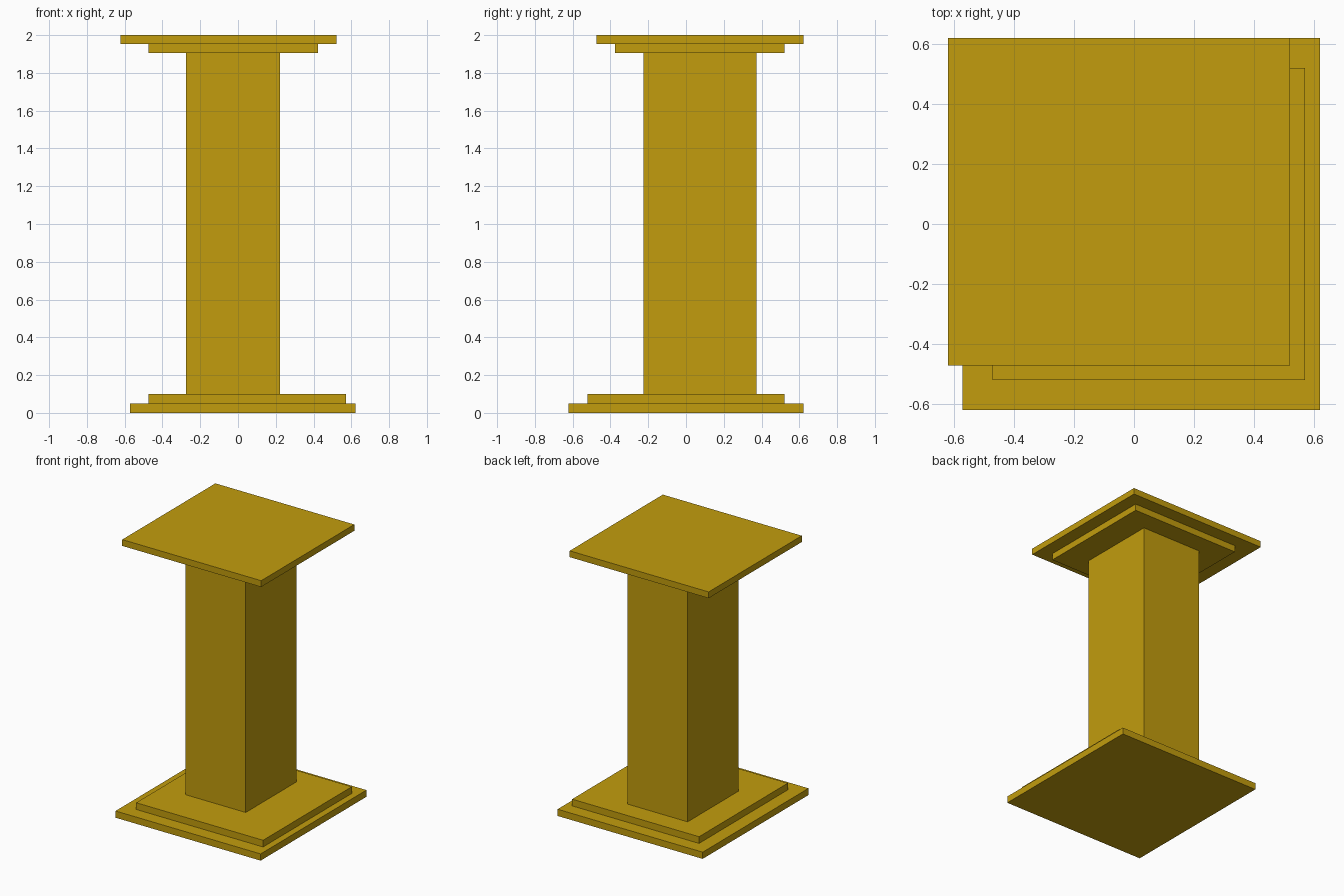
import bpy
import bmesh
from mathutils import Matrix, Vector

cube = bpy.data.objects.get("Cube")
if cube:
    bpy.data.objects.remove(cube, do_unlink=True)

# Single flat colour
gold = bpy.data.materials.new("ochre gold")
gold.use_nodes = True
COLOUR = (0.54, 0.335, 0.004, 1.0)
gold.diffuse_color = COLOUR
gold.node_tree.nodes["Principled BSDF"].inputs["Base Color"].default_value = COLOUR


def slab(name, x, y, z):
    """Flat-sided box spanning the given (min, max) ranges."""
    low, high = Vector((x[0], y[0], z[0])), Vector((x[1], y[1], z[1]))
    bm = bmesh.new()
    bmesh.ops.create_cube(bm, size=1.0, matrix=Matrix.Diagonal((*(high - low), 1.0)))
    mesh = bpy.data.meshes.new(name)
    bm.to_mesh(mesh)
    bm.free()
    mesh.materials.append(gold)
    obj = bpy.data.objects.new(name, mesh)
    obj.location = (low + high) / 2
    bpy.context.collection.objects.link(obj)
    return obj


# Stepped base
slab("base_plate", (-0.573, 0.622), (-0.622, 0.622), (0.0, 0.05))
slab("base_step", (-0.473, 0.572), (-0.522, 0.522), (0.05, 0.10))

# Off-centre square shaft
slab("column_shaft", (-0.274, 0.222), (-0.226, 0.372), (0.10, 1.904))

# Stepped capital
slab("capital_step", (-0.473, 0.423), (-0.375, 0.522), (1.904, 1.953))
slab("capital_plate", (-0.622, 0.522), (-0.473, 0.622), (1.953, 2.0))
